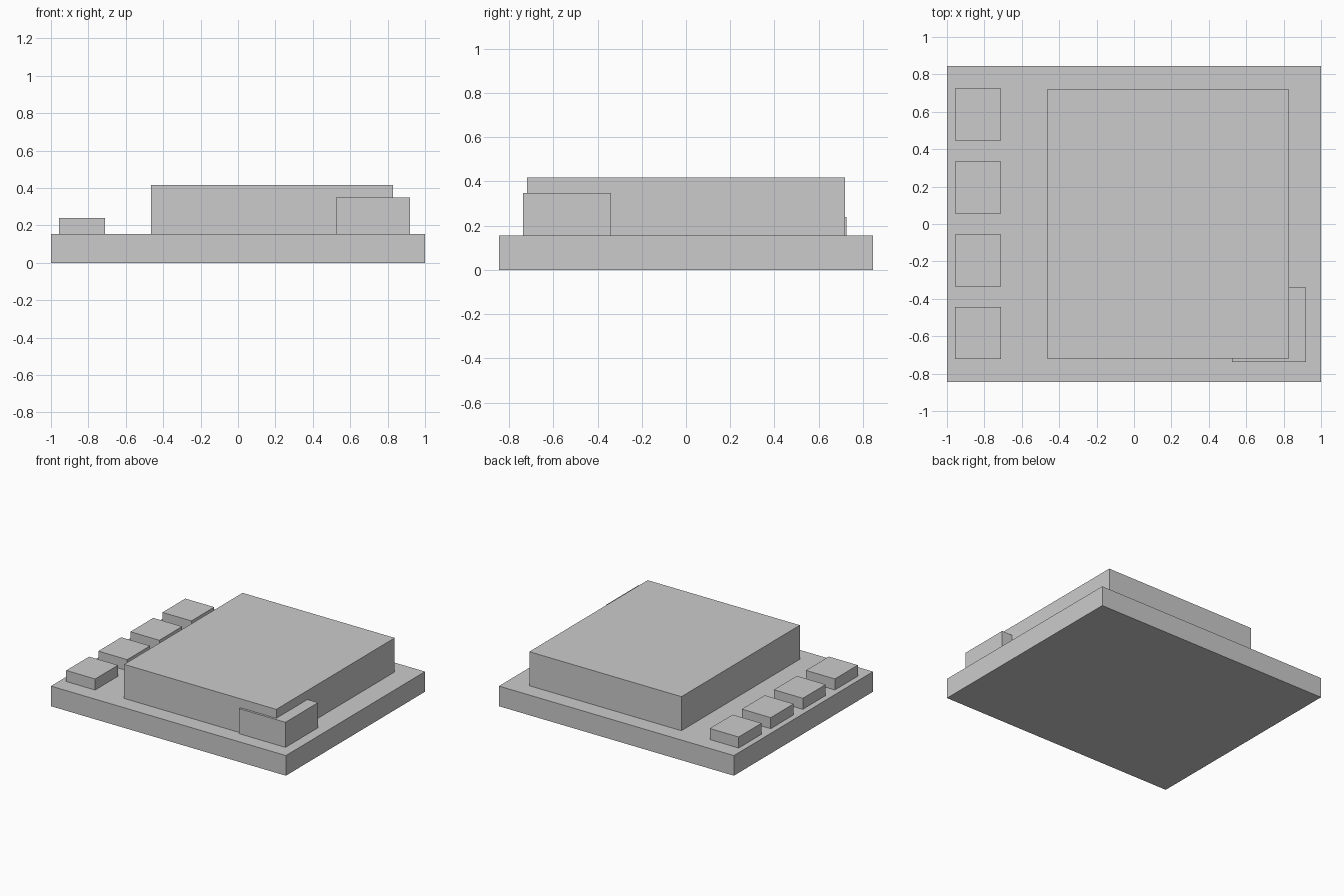
import bpy

if "Cube" in bpy.data.objects:
    bpy.data.objects.remove(bpy.data.objects["Cube"])


def box(name, x, y, z):
    """Add a box spanning the given (min, max) range on each axis."""
    spans = (x, y, z)
    bpy.ops.mesh.primitive_cube_add(size=1, location=[(a + b) / 2 for a, b in spans])
    obj = bpy.context.object
    obj.name = name
    obj.scale = [b - a for a, b in spans]
    bpy.ops.object.transform_apply(location=False, rotation=False, scale=True)
    return obj


BASE_TOP = 0.155

# Base slab
box("base_slab", (-1, 1), (-0.846, 0.846), (0, BASE_TOP))

# Large main block
box("main_block", (-0.465, 0.83), (-0.72, 0.72), (BASE_TOP, 0.417))

# Lower block poking out of the front right corner
box("corner_block", (0.525, 0.92), (-0.737, -0.34), (BASE_TOP, 0.348))

# Row of four small pads along the left edge
for i in range(4):
    cy = -0.584 + i * 0.39
    box(f"side_pad_{i + 1}", (-0.956, -0.71), (cy - 0.139, cy + 0.139), (BASE_TOP, 0.24))
